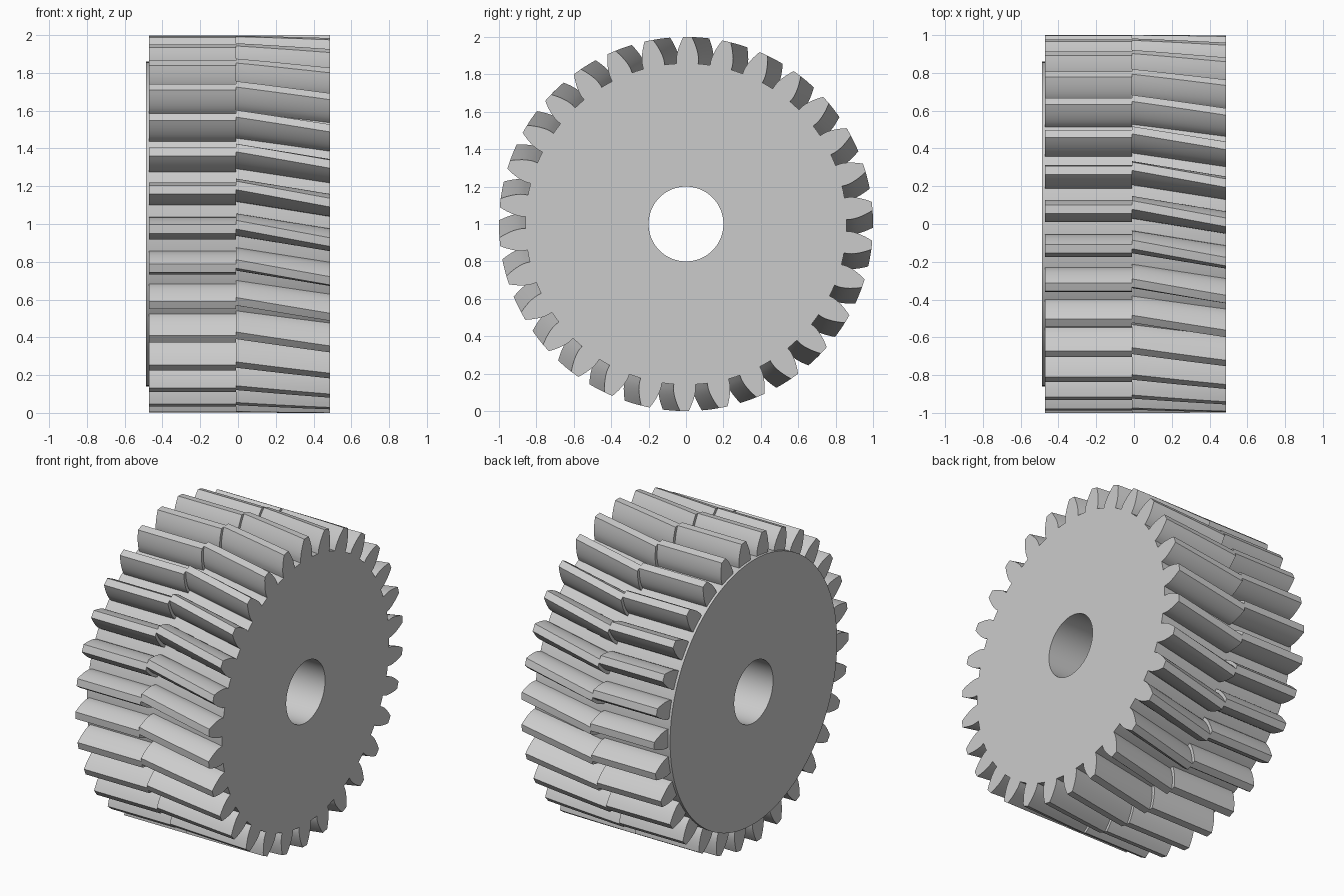
import bpy, bmesh, math

if "Cube" in bpy.data.objects:
    bpy.data.objects.remove(bpy.data.objects["Cube"])

TEETH = 30
TIP_R, PITCH_R, ROOT_R, BORE_R = 1.0, 0.9375, 0.859, 0.2
BASE_R = PITCH_R * math.cos(math.radians(20))
X_LEFT, X_RIM, X_JOINT, X_RIGHT = -0.487, -0.471, -0.011, 0.487

steel = bpy.data.materials.new("steel_grey")
steel.diffuse_color = (0.6, 0.6, 0.6, 1)
steel.use_nodes = True
steel.node_tree.nodes["Principled BSDF"].inputs["Base Color"].default_value = steel.diffuse_color


def ring_point(x, r, a):
    """Point on a circle around the x axis, lifted so the gear stands on z = 0."""
    return (x, r * math.cos(a), 1 + r * math.sin(a))


def finish(bm, name):
    bmesh.ops.recalc_face_normals(bm, faces=bm.faces)
    mesh = bpy.data.meshes.new(name)
    bm.to_mesh(mesh)
    bm.free()
    mesh.materials.append(steel)
    obj = bpy.data.objects.new(name, mesh)
    bpy.context.collection.objects.link(obj)
    bpy.ops.object.select_all(action='DESELECT')
    obj.select_set(True)
    bpy.context.view_layer.objects.active = obj
    bpy.ops.object.shade_smooth_by_angle(angle=math.radians(25))
    return obj


def tooth_profile():
    """Involute tooth outline as (radius, angle) pairs."""
    def inv(a):
        return math.tan(a) - a
    half_base = math.pi / (2 * TEETH) + inv(math.radians(20))
    side = [(ROOT_R - 0.006, half_base), (BASE_R, half_base)]
    for i in range(1, 7):
        r = BASE_R + (TIP_R - BASE_R) * i / 6
        side.append((r, half_base - inv(math.acos(BASE_R / r))))
    tip = [(TIP_R, 0.0)]
    return side + tip + [(r, -a) for r, a in reversed(side)]


def toothed_rim(name, x0, x1, phase0, phase1, steps):
    """Ring of teeth swept along x while turning from phase0 to phase1 (degrees)."""
    bm = bmesh.new()
    outline = tooth_profile()
    n = len(outline)
    for t in range(TEETH):
        sections = []
        for s in range(steps + 1):
            f = s / steps
            turn = math.radians(phase0 + (phase1 - phase0) * f + t * 360 / TEETH)
            x = x0 + (x1 - x0) * f
            sections.append([bm.verts.new(ring_point(x, r, a + turn)) for r, a in outline])
        for p, q in zip(sections, sections[1:]):
            for i in range(n):
                j = (i + 1) % n
                bm.faces.new((p[i], p[j], q[j], q[i]))
        bm.faces.new(sections[0])
        bm.faces.new(sections[-1])
    return finish(bm, name)


def bored_core(name, segments=120):
    """Solid wheel body with a through hole."""
    bm = bmesh.new()
    section = [(X_LEFT, BORE_R), (X_LEFT, ROOT_R), (X_RIGHT, ROOT_R), (X_RIGHT, BORE_R)]
    rings = [[bm.verts.new(ring_point(x, r, 2 * math.pi * k / segments)) for x, r in section]
             for k in range(segments)]
    for k in range(segments):
        p, q = rings[k], rings[(k + 1) % segments]
        for i in range(4):
            j = (i + 1) % 4
            bm.faces.new((p[i], p[j], q[j], q[i]))
    return finish(bm, name)


# Wheel body, straight teeth on the left half, slanted teeth on the right half
bored_core("wheel_core")
toothed_rim("straight_teeth", X_RIM, X_JOINT, 1.5, 1.5, 1)
toothed_rim("slanted_teeth", X_JOINT, X_RIGHT, 0.2, 5.5, 6)
